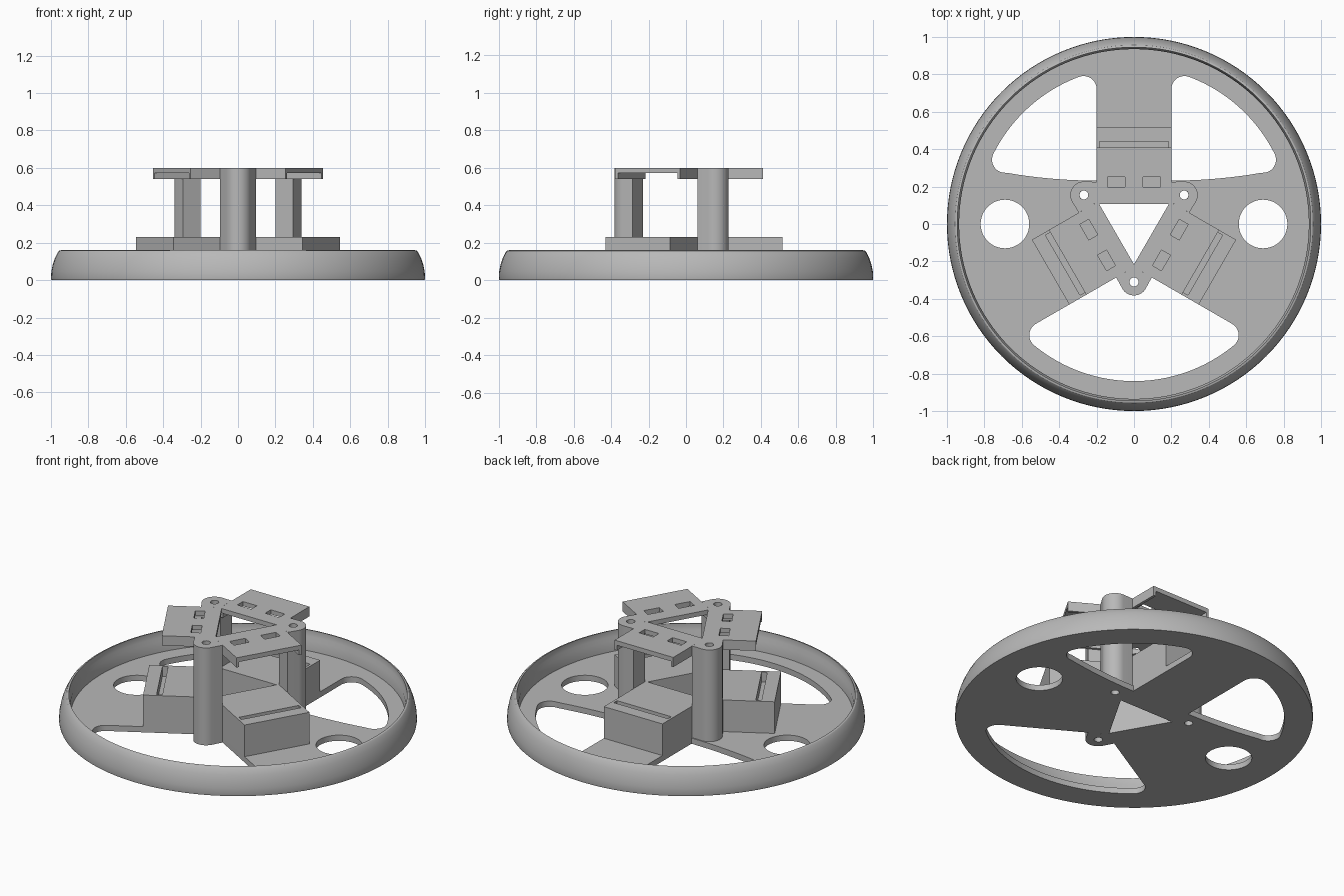
import bpy, bmesh
from math import sin, cos, radians, sqrt, pi
from mathutils import Matrix

cube = bpy.data.objects.get("Cube")
if cube:
    bpy.data.objects.remove(cube, do_unlink=True)

GREY = (0.48, 0.48, 0.48, 1)
grey = bpy.data.materials.new("plain grey")
grey.use_nodes = True
grey.diffuse_color = GREY
grey.node_tree.nodes["Principled BSDF"].inputs["Base Color"].default_value = GREY

HALF = 0.2        # half width of each arm
INNER = 0.108     # distance from the centre to the triangular opening
FLOOR = 0.035     # floor thickness


def finish(name, mesh, turn=0):
    """Link a mesh as an object, turned about z, with sharp-edged smooth shading."""
    mesh.transform(Matrix.Rotation(radians(turn), 4, 'Z'))
    mesh.materials.clear()
    mesh.materials.append(grey)
    obj = bpy.data.objects.new(name, mesh)
    bpy.context.collection.objects.link(obj)
    bpy.ops.object.select_all(action='DESELECT')
    obj.select_set(True)
    bpy.context.view_layer.objects.active = obj
    bpy.ops.object.shade_smooth_by_angle(angle=radians(30))
    return obj


def plate(name, loops, z0, z1, turn=0):
    """Flat plate from an outline followed by hole outlines."""
    curve = bpy.data.curves.new(name, 'CURVE')
    curve.dimensions = '2D'
    curve.fill_mode = 'BOTH'
    curve.extrude = (z1 - z0) / 2
    for loop in loops:
        spline = curve.splines.new('POLY')
        spline.points.add(len(loop) - 1)
        for point, (x, y) in zip(spline.points, loop):
            point.co = (x, y, 0, 1)
        spline.use_cyclic_u = True
    temp = bpy.data.objects.new("outline", curve)
    bpy.context.collection.objects.link(temp)
    bpy.context.view_layer.update()
    graph = bpy.context.evaluated_depsgraph_get()
    mesh = bpy.data.meshes.new_from_object(temp.evaluated_get(graph))
    bpy.data.objects.remove(temp, do_unlink=True)
    bm = bmesh.new()
    bm.from_mesh(mesh)
    bmesh.ops.remove_doubles(bm, verts=bm.verts, dist=0.0001)
    bmesh.ops.recalc_face_normals(bm, faces=bm.faces)
    bmesh.ops.translate(bm, verts=bm.verts, vec=(0, 0, (z0 + z1) / 2))
    bm.to_mesh(mesh)
    bm.free()
    return finish(name, mesh, turn)


def arc(cx, cy, r, a, b, n=16):
    angles = [radians(a + (b - a) * i / n) for i in range(n + 1)]
    return [(cx + r * cos(t), cy + r * sin(t)) for t in angles]


def circle(cx, cy, r, n=32):
    return arc(cx, cy, r, 0, 360, n)[:-1]


def rect(x0, x1, y0, y1):
    return [(x0, y0), (x1, y0), (x1, y1), (x0, y1)]


def rotate(points, degrees):
    c, s = cos(radians(degrees)), sin(radians(degrees))
    return [(c * x - s * y, s * x + c * y) for x, y in points]


# Floor cutouts: a wide arc with rounded corners between two arms
ROUND, REACH = 0.07, 0.84
FAR = REACH - ROUND


def cutout(low_angle, low_start, inner):
    cx = HALF + ROUND
    cy = sqrt(FAR ** 2 - cx ** 2)
    high = 69.5
    lx, ly = FAR * cos(radians(low_angle)), FAR * sin(radians(low_angle))
    return (inner + arc(lx, ly, ROUND, low_start, low_angle)
            + arc(0, 0, REACH, low_angle, high, 40)[1:-1]
            + arc(cx, cy, ROUND, high, 180))


curved = [(x, 0.232 + 0.18 * (x - HALF) ** 2) for x in [HALF + 0.06 * i for i in range(9)]]
back_left = cutout(26.5, -79, curved)
back_right = [(-x, y) for x, y in back_left]
front = rotate(cutout(-9.5, -120, [(HALF, HALF / sqrt(3))]), -120)

triangle = [(2 * INNER * cos(radians(a)), 2 * INNER * sin(radians(a))) for a in (30, 150, 270)]
side_holes = [circle(s * 0.69, 0, 0.13, 48) for s in (-1, 1)]
screw_holes = [circle(s * 0.268, 0.155, 0.024, 20) for s in (-1, 1)]
plate("floor", [circle(0, 0, 0.935, 128), back_left, back_right, front, triangle]
      + side_holes + screw_holes, 0, FLOOR)

# Rounded outer rim, turned from a profile
profile = [(0.935, 0), (0.998, 0), (1, 0.01), (0.998, 0.045), (0.99, 0.085), (0.978, 0.12),
           (0.964, 0.148), (0.956, 0.157), (0.945, 0.16), (0.945, 0.12), (0.935, 0.1)]
bm = bmesh.new()
verts = [bm.verts.new((r, 0, z)) for r, z in profile]
edges = [bm.edges.new((v, verts[(i + 1) % len(verts)])) for i, v in enumerate(verts)]
bmesh.ops.spin(bm, geom=verts + edges, axis=(0, 0, 1), cent=(0, 0, 0),
               angle=2 * pi, steps=128)
bmesh.ops.remove_doubles(bm, verts=bm.verts, dist=0.0001)
bmesh.ops.recalc_face_normals(bm, faces=bm.faces)
rim = bpy.data.meshes.new("rim")
bm.to_mesh(rim)
bm.free()
finish("rim", rim)

# Three matching sets of block, post and top arm
post = [(0, -0.231), (-0.095, -0.286)] + arc(0, -0.31, 0.072, 210, 330, 20) + [(0.095, -0.286)]
ARM_END, BLOCK_END = 0.41, 0.515
slot = rect(-0.185, 0.185, 0.408, 0.44)
windows = [rect(s * 0.095 - 0.048, s * 0.095 + 0.048, 0.197, 0.252) for s in (-1, 1)]
for side, turn in (("back", 0), ("right", 120), ("left", 240)):
    block = rect(-HALF, HALF, INNER, BLOCK_END)
    plate(side + "_block_body", [block], FLOOR, 0.17, turn)
    plate(side + "_block_slotted_top", [block, slot], 0.17, 0.23, turn)
    plate(side + "_post", [post, circle(0, -0.31, 0.024, 20)], 0, 0.6, turn)
    plate(side + "_top_arm", [rect(-HALF, HALF, INNER, ARM_END)] + windows, 0.572, 0.6, turn)
    for s in (-1, 1):
        xs = sorted((s * HALF, s * (HALF - 0.016)))
        plate(side + "_arm_lip", [rect(*xs, HALF / sqrt(3), ARM_END)], 0.54, 0.572, turn)
